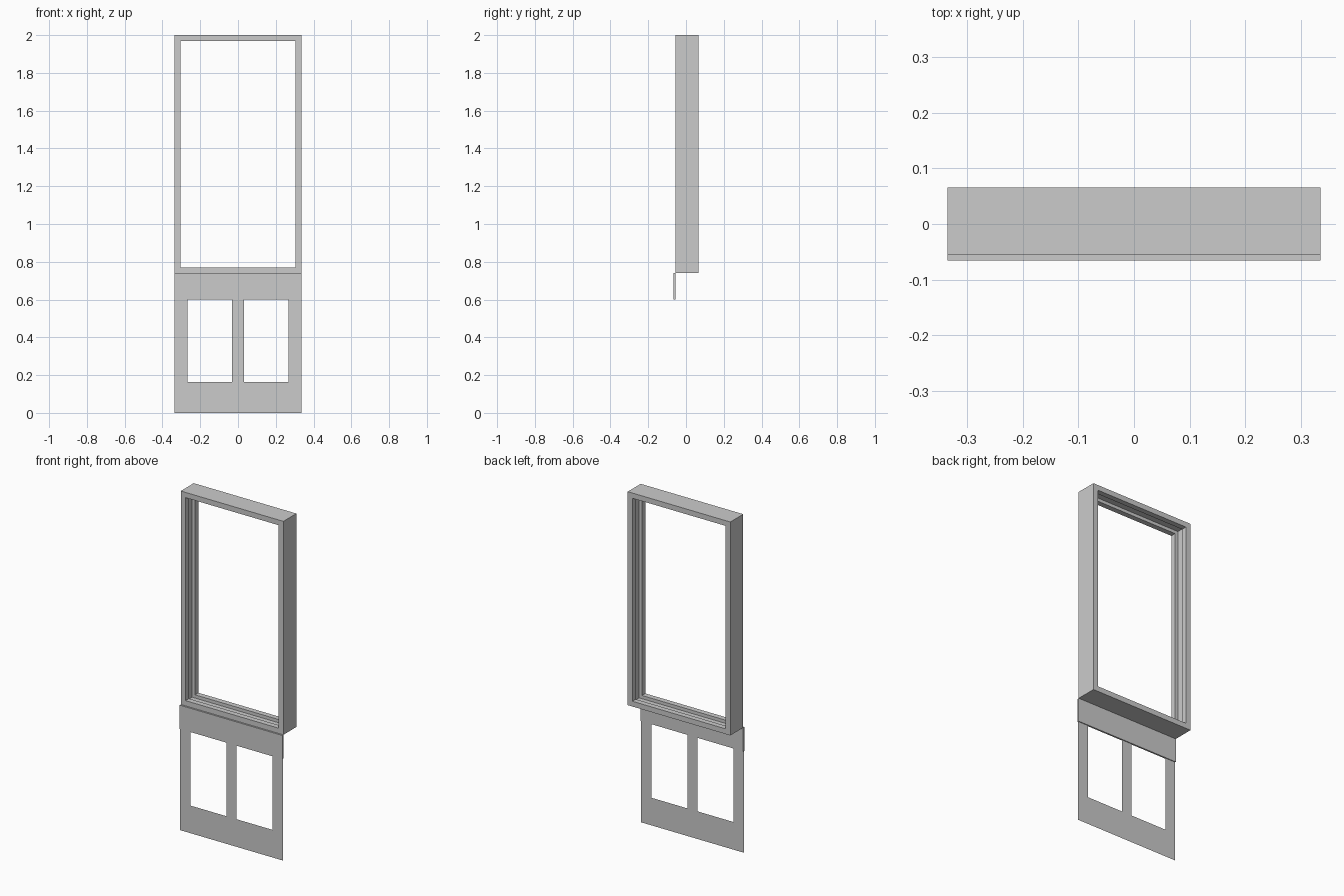
import bpy, bmesh

if "Cube" in bpy.data.objects:
    bpy.data.objects.remove(bpy.data.objects["Cube"])

def finish(name, bm, normals=True):
    if normals:
        bmesh.ops.recalc_face_normals(bm, faces=bm.faces)
    me = bpy.data.meshes.new(name)
    bm.to_mesh(me)
    bm.free()
    ob = bpy.data.objects.new(name, me)
    bpy.context.collection.objects.link(ob)
    return ob

W = 0.335            # half width
Z0, Z1 = 0.74, 2.0   # window frame height range
YF, YB = -0.0555, 0.0655

# Window frame: grooved profile (inset, y) swept round four mitred corners
profile = [(0, YF), (0.031, YF), (0.031, -0.024), (0.012, -0.024),
           (0.012, 0.034), (0.031, 0.034), (0.031, YB), (0, YB)]
bm = bmesh.new()
rings = []
for sx, sz in ((-1, 0), (1, 0), (1, 1), (-1, 1)):
    rings.append([bm.verts.new((sx * (W - d), y, Z1 - d if sz else Z0 + d))
                  for d, y in profile])
n = len(profile)
for i in range(4):
    a, b = rings[i], rings[(i + 1) % 4]
    for j in range(n):
        k = (j + 1) % n
        bm.faces.new((a[j], b[j], b[k], a[k]))
finish("window_frame", bm)

# Apron board below the window
bm = bmesh.new()
bmesh.ops.create_cube(bm, size=1)
for v in bm.verts:
    v.co.x *= 2 * W
    v.co.y = -0.0605 + v.co.y * 0.01
    v.co.z = 0.67 + v.co.z * 0.14
finish("apron_board", bm)

# Thin lower panel: a flat sheet with two openings
xs = [-W, -0.268, -0.032, 0.032, 0.268, W]
zs = [0, 0.163, 0.60, 0.66]
bm = bmesh.new()
grid = [[bm.verts.new((x, -0.0605, z)) for x in xs] for z in zs]
for r in range(3):
    for c in range(5):
        if r == 1 and c in (1, 3):
            continue
        bm.faces.new((grid[r][c], grid[r][c + 1], grid[r + 1][c + 1], grid[r + 1][c]))
finish("lower_panel", bm, False)
